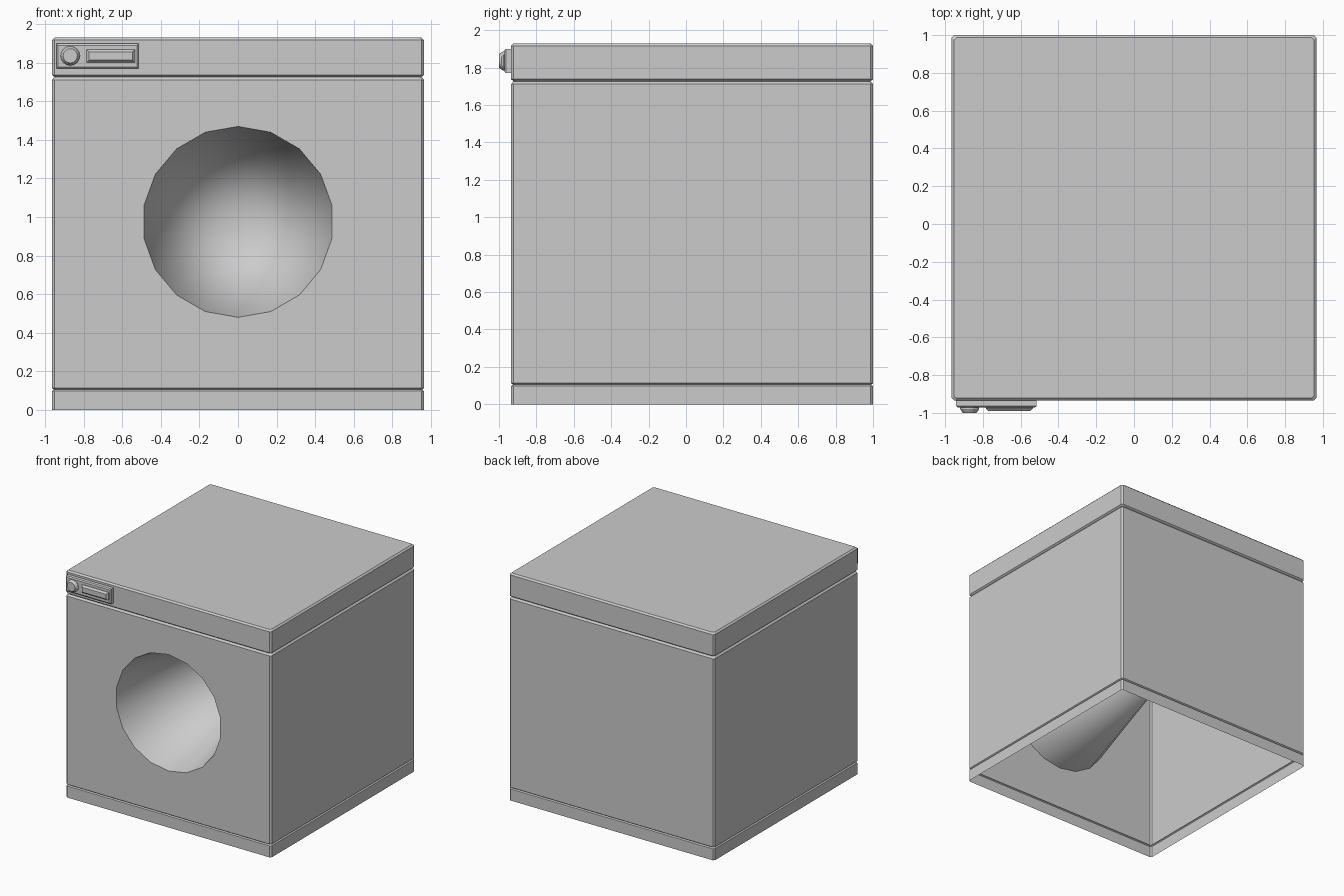
import bpy, bmesh, math

if "Cube" in bpy.data.objects:
    bpy.data.objects.remove(bpy.data.objects["Cube"])

X0, X1, Y0, Y1 = -0.965, 0.965, -0.935, 1.0   # cabinet footprint
HOLE_R, HOLE_Z, SIDES = 0.495, 0.975, 18


def finish(bm, name, angle=None):
    mesh = bpy.data.meshes.new(name)
    bm.to_mesh(mesh)
    bm.free()
    obj = bpy.data.objects.new(name, mesh)
    bpy.context.collection.objects.link(obj)
    if angle:
        bpy.ops.object.select_all(action='DESELECT')
        obj.select_set(True)
        bpy.context.view_layer.objects.active = obj
        bpy.ops.object.shade_smooth_by_angle(angle=math.radians(angle))
    return obj


def loft(bm, rings, skip=None):
    """Skin a stack of rings; skip = (level, side) left open."""
    vs = [[bm.verts.new(p) for p in ring] for ring in rings]
    n = len(vs[0])
    gap = None
    for k in range(len(vs) - 1):
        for i in range(n):
            j = (i + 1) % n
            quad = (vs[k][i], vs[k][j], vs[k + 1][j], vs[k + 1][i])
            if skip == (k, i):
                gap = quad
            else:
                bm.faces.new(quad)
    bm.faces.new(vs[-1])
    return gap


def cabinet_ring(z, inset, c=0.013):
    a, b, d, e = X0 + inset, X1 - inset, Y0 + inset, Y1 - inset
    return [(a + c, d, z), (b - c, d, z), (b, d + c, z), (b, e - c, z),
            (b - c, e, z), (a + c, e, z), (a, e - c, z), (a, d + c, z)]


def circle(r, x, y, z, n):
    return [(x + r * math.sin(2 * math.pi * i / n), y,
             z + r * math.cos(2 * math.pi * i / n)) for i in range(n)]


def rect(x0, x1, z0, z1, y, inset=0):
    return [(x0 + inset, y, z0 + inset), (x1 - inset, y, z0 + inset),
            (x1 - inset, y, z1 - inset), (x0 + inset, y, z1 - inset)]


# Cabinet shell: open below, plinth and lid grooves, round hole in front
profile = [(0, 0), (0.098, 0), (0.105, 0.01), (0.113, 0), (1.712, 0),
           (1.727, 0.013), (1.738, 0), (1.917, 0), (1.93, 0.013)]
bm = bmesh.new()
gap = loft(bm, [cabinet_ring(z, s) for z, s in profile], skip=(3, 0))
rim = [bm.verts.new(p) for p in circle(HOLE_R, 0, Y0, HOLE_Z, SIDES)]
edges = [bm.edges.new((rim[i], rim[(i + 1) % SIDES])) for i in range(SIDES)]
edges += [bm.edges.get((gap[i], gap[(i + 1) % 4])) for i in range(4)]
bmesh.ops.triangle_fill(bm, use_beauty=True, use_dissolve=False, edges=edges,
                        normal=(0, -1, 0))
bmesh.ops.recalc_face_normals(bm, faces=bm.faces)
finish(bm, "cabinet")

# Drum: smooth cone running back from the hole, facing inward
bm = bmesh.new()
ring = [bm.verts.new(p) for p in circle(HOLE_R, 0, Y0, HOLE_Z, SIDES)]
tip = bm.verts.new((0, Y0 + 1.82, HOLE_Z))
for i in range(SIDES):
    f = bm.faces.new((ring[i], ring[(i + 1) % SIDES], tip))
    f.normal_update()
    c = f.calc_center_median()
    if f.normal.x * c.x + f.normal.z * (c.z - HOLE_Z) > 0:
        f.normal_flip()
finish(bm, "drum", 40)


# Control panel parts, each stacked forward from the cabinet front
def raised(name, rings):
    bm = bmesh.new()
    loft(bm, rings)
    bmesh.ops.holes_fill(bm, edges=bm.edges)
    bmesh.ops.recalc_face_normals(bm, faces=bm.faces)
    finish(bm, name)


plate = (-0.942, -0.515, 1.77, 1.90)
raised("control_panel", [rect(*plate, Y0), rect(*plate, -0.963),
                         rect(*plate, -0.971, 0.009)])
window = (-0.785, -0.535, 1.802, 1.869)
raised("display", [rect(*window, -0.97), rect(*window, -0.975),
                   rect(*window, -0.99, 0.013)])
raised("knob", [circle(r, -0.87, y, 1.836, 16)
                for r, y in ((0.05, -0.97), (0.05, -0.98), (0.037, -1.0))])
